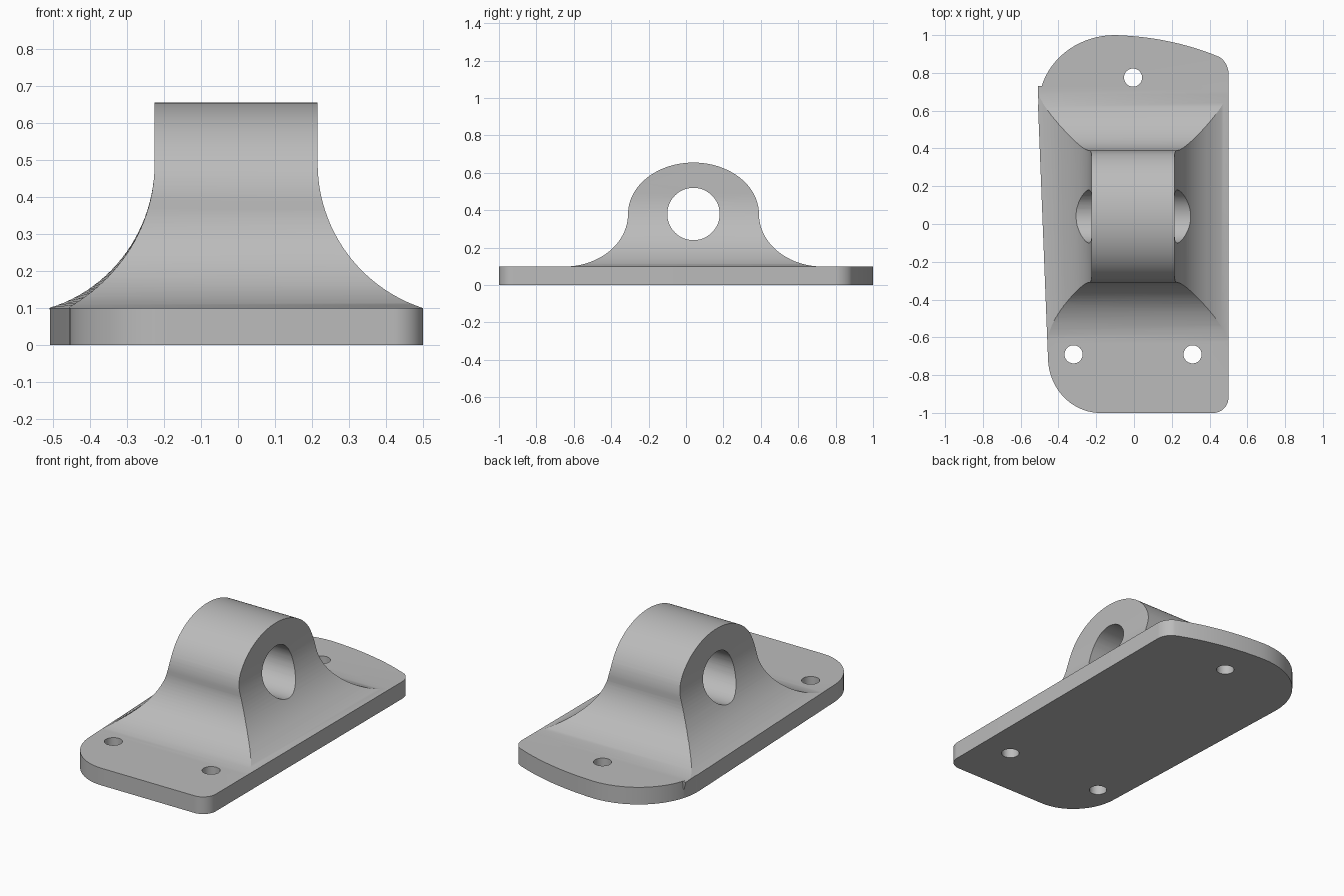
import bpy, bmesh
from math import sin, cos, pi, asin, radians
from mathutils import Vector

default = bpy.data.objects.get("Cube")
if default:
    bpy.data.objects.remove(default, do_unlink=True)

PLATE_TOP, PIN_Y, PIN_Z, MID = 0.1, 0.04, 0.38, 0.49

grey = bpy.data.materials.new("plain_grey")
grey.use_nodes = True
colour = (0.5, 0.5, 0.5, 1)
grey.diffuse_color = colour
grey.node_tree.nodes["Principled BSDF"].inputs["Base Color"].default_value = colour


def arc(cx, cy, a, b, start, end, n=24):
    """Points on an ellipse from one angle to another."""
    angles = [start + (end - start) * i / n for i in range(n + 1)]
    return [(cx + a * cos(t), cy + b * sin(t)) for t in angles]


def loft(name, ring_a, ring_b):
    """Closed solid between two matching rings of 3D points."""
    bm = bmesh.new()
    a = [bm.verts.new(p) for p in ring_a]
    b = [bm.verts.new(p) for p in ring_b]
    bm.faces.new(a)
    bm.faces.new(b)
    for i in range(len(a)):
        j = (i + 1) % len(a)
        bm.faces.new((a[i], a[j], b[j], b[i]))
    bmesh.ops.recalc_face_normals(bm, faces=bm.faces)
    mesh = bpy.data.meshes.new(name)
    bm.to_mesh(mesh)
    bm.free()
    mesh.materials.append(grey)
    obj = bpy.data.objects.new(name, mesh)
    bpy.context.collection.objects.link(obj)
    return obj


def combine(target, tool, operation):
    """Apply a boolean and discard the tool."""
    mod = target.modifiers.new(operation, "BOOLEAN")
    mod.operation, mod.solver, mod.object = operation, "EXACT", tool
    graph = bpy.context.evaluated_depsgraph_get()
    mesh = bpy.data.meshes.new_from_object(target.evaluated_get(graph))
    target.modifiers.clear()
    target.data = mesh
    bpy.data.objects.remove(tool, do_unlink=True)


def rounded(corners, n=20):
    """Outline whose corners (start, control, end) are quadratic-like arcs."""
    out = []
    for start, control, end in corners:
        s, c, e = Vector(start), Vector(control), Vector(end)
        for i in range(n + 1):
            t = i / n * pi / 2
            out.append(c + (s - c) * (1 - sin(t)) + (e - c) * (1 - cos(t)))
    return out


# Base plate with uneven rounded corners and a bowed back edge
outline = rounded([
    ((0.42, -1), (0.5, -1), (0.5, -0.92)),
    ((0.5, 0.8), (0.5, 0.86), (0.45, 0.885)),
])
bow = [Vector((0.45, 0.885)), Vector((0.2, 0.99)), Vector((-0.1, 1.0))]
for i in range(1, 20):
    t = i / 20
    outline.append(bow[0] * (1 - t) ** 2 + bow[1] * 2 * t * (1 - t) + bow[2] * t * t)
outline += rounded([
    ((-0.1, 1), (-0.523, 1), (-0.507, 0.6)),
    ((-0.455, -0.72), (-0.444, -1), (-0.18, -1)),
])
bracket = loft("mounting_bracket", [(x, y, 0) for x, y in outline],
               [(x, y, PLATE_TOP) for x, y in outline])

# Lug: bell shape seen from the side
half = [(0.685, 0.05)] + arc(0.69, PIN_Z, 0.34, 0.281, 1.5 * pi, pi)
half += arc(0, PIN_Z, 0.35, 0.275, 0, pi / 2)[1:]
bell = half + [(-u, z) for u, z in reversed(half[:-1])]
lug = loft("lug", [(-0.7, PIN_Y + u, z) for u, z in bell],
           [(0.7, PIN_Y + u, z) for u, z in bell])


# Flared sides: the left foot follows the slanting plate edge
def flare_side(top, foot):
    d, h = foot - top, MID - PLATE_TOP
    r = (d * d + h * h) / (2 * d)
    curve = arc(top + r, MID, r, r, pi + asin(h / r), pi)
    return [(foot - 0.02, 0.03)] + curve + [(top, 0.8)]


def flare_ring(y, left_foot):
    right = flare_side(0.215, 0.498)
    left = [(-x, z) for x, z in flare_side(0.225, left_foot)]
    return [(x, y, z) for x, z in right + left[::-1]]


flare = loft("flare", flare_ring(-1, 0.442), flare_ring(1, 0.52))
combine(lug, flare, "INTERSECT")
combine(bracket, lug, "UNION")

# Pin bore through the lug
bore = arc(PIN_Y, PIN_Z, 0.14, 0.14, 0, 2 * pi, 64)[:-1]
combine(bracket, loft("bore", [(-1, y, z) for y, z in bore],
                      [(1, y, z) for y, z in bore]), "DIFFERENCE")

# Screw holes through the plate
for x, y in ((-0.32, -0.69), (0.31, -0.69), (-0.005, 0.775)):
    ring = arc(x, y, 0.048, 0.048, 0, 2 * pi, 40)[:-1]
    combine(bracket, loft("screw_hole", [(u, v, -0.2) for u, v in ring],
                          [(u, v, 0.3) for u, v in ring]), "DIFFERENCE")

# Smooth curved walls, crisp rims
bpy.ops.object.select_all(action="DESELECT")
bracket.select_set(True)
bpy.context.view_layer.objects.active = bracket
bpy.ops.object.shade_smooth_by_angle(angle=radians(25))
